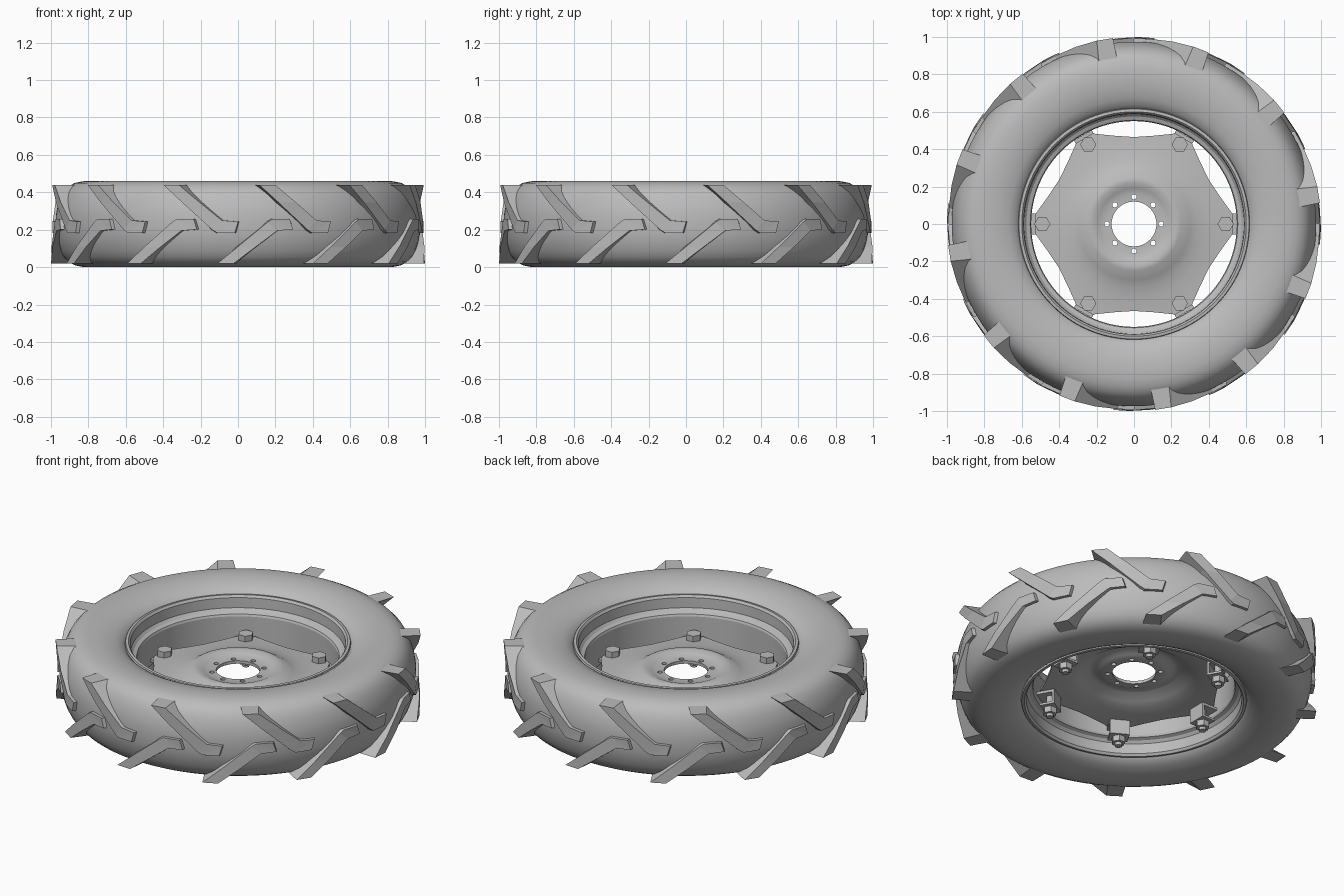
import bpy, bmesh, math
from mathutils import Matrix, Vector

MID = 0.23          # height of the wheel's middle plane

if "Cube" in bpy.data.objects:
    bpy.data.objects.remove(bpy.data.objects["Cube"])

grey = bpy.data.materials.new("plain grey")
grey.use_nodes = True
grey.diffuse_color = (0.5, 0.5, 0.5, 1)
grey.node_tree.nodes["Principled BSDF"].inputs["Base Color"].default_value = (0.5, 0.5, 0.5, 1)


def select_only(obj):
    bpy.ops.object.select_all(action='DESELECT')
    obj.select_set(True)
    bpy.context.view_layer.objects.active = obj


def finish(name, bm, smooth=None):
    bmesh.ops.recalc_face_normals(bm, faces=bm.faces[:])
    mesh = bpy.data.meshes.new(name)
    bm.to_mesh(mesh)
    bm.free()
    mesh.materials.append(grey)
    obj = bpy.data.objects.new(name, mesh)
    bpy.context.collection.objects.link(obj)
    if smooth:
        select_only(obj)
        bpy.ops.object.shade_smooth_by_angle(angle=math.radians(smooth))
    return obj


def polar(r, degrees, z):
    a = math.radians(degrees)
    return Vector((r * math.cos(a), r * math.sin(a), z))


def bridge(bm, rings, closed=True):
    """Join consecutive loops of vertices, and the last back to the first if closed."""
    following = rings[1:] + rings[:1] if closed else rings[1:]
    for a, b in zip(rings, following):
        n = len(a)
        for i in range(n):
            bm.faces.new((a[i], a[(i + 1) % n], b[(i + 1) % n], b[i]))


def lathe(name, profile, segments, smooth):
    bm = bmesh.new()
    bridge(bm, [[bm.verts.new(polar(r, 360 * i / segments, z)) for i in range(segments)]
                for r, z in profile])
    finish(name, bm, smooth)


def mirrored(half):
    return half + [(r, 2 * MID - z) for r, z in reversed(half)]


def add_box(bm, lo, hi, matrix):
    lo, hi = Vector(lo), Vector(hi)
    size = Matrix.Diagonal((*(hi - lo), 1))
    bmesh.ops.create_cube(bm, size=1, matrix=matrix @ Matrix.Translation((lo + hi) / 2) @ size)


def add_cylinder(bm, r, z0, z1, sides, matrix, x, turn=0.0):
    place = Matrix.Translation((x, 0, (z0 + z1) / 2)) @ Matrix.Rotation(math.radians(turn), 4, 'Z')
    bmesh.ops.create_cone(bm, cap_ends=True, segments=sides, radius1=r, radius2=r,
                          depth=z1 - z0, matrix=matrix @ place)


# Tyre carcass
lathe("tyre", mirrored([
    (0.60, 0.37), (0.615, 0.40), (0.635, 0.422), (0.67, 0.44), (0.72, 0.453),
    (0.77, 0.46), (0.83, 0.459), (0.873, 0.45), (0.907, 0.432), (0.932, 0.405),
    (0.95, 0.37), (0.965, 0.325), (0.974, 0.275)]), 96, 40)

# Rim: flange, bead seat and drop centre, as a closed section starting at the middle
half_rim = [(0.562, 0.30), (0.57, 0.312), (0.597, 0.335), (0.603, 0.39), (0.618, 0.404),
            (0.615, 0.416), (0.60, 0.418), (0.59, 0.405), (0.588, 0.345), (0.575, 0.33),
            (0.555, 0.322), (0.55, 0.31)]
lathe("rim", mirrored(half_rim), 96, 22)

# Tread bars: pairs of left and right edge points (degrees, height) along one bar
bar = [((-23.5, 0.44), (-18.5, 0.44)), ((-17.4, 0.345), (-11.8, 0.345)),
       ((-8, 0.20), (-5, 0.25)), ((-6.5, 0.183), (0, 0.243)), ((-5, 0.183), (-1, 0.183))]
top_radius = [1.0, 0.997, 0.993, 0.993, 0.993]
base_radius = [0.87, 0.92, 0.95, 0.95, 0.95]


def add_bar(bm, turn, lower):
    rings = []
    for (left, right), top, base in zip(bar, top_radius, base_radius):
        ring = []
        for (angle, z), r, spread in ((left, base, -0.8), (left, top, 0),
                                      (right, top, 0), (right, base, 0.8)):
            height = 0.02 + 0.92 * (0.44 - z) if lower else z
            ring.append(bm.verts.new(polar(r, angle + spread + turn, height)))
        rings.append(ring)
    bridge(bm, rings, closed=False)
    bm.faces.new(rings[0])
    bm.faces.new(rings[-1])


for side, lower, phase in (("upper", False, -90), ("lower", True, -72.8)):
    bm = bmesh.new()
    for i in range(12):
        add_bar(bm, 30 * i + phase, lower)
    finish(side + "_tread_bars", bm)

# Wheel disc: round pressed centre running out to a six-pointed edge
tip_spokes = [(-5.4, 0.532), (5.4, 0.532), (18, 0.482), (30, 0.465), (42, 0.482)]
spokes = [(a + 60 * k, r) for k in range(6) for a, r in tip_spokes]
section = [(0.12, 0.243), (0.165, 0.243), (0.19, 0.252), (0.22, 0.265), (0.25, 0.264),
           (0.30, 0.234), (0.34, 0.22), (0.40, 0.207), (None, 0.20)]
bm = bmesh.new()
rings = []
for drop, points in ((0, section), (0.018, section[::-1])):
    for r, z in points:
        rings.append([bm.verts.new(polar(r or edge, a, z - drop)) for a, edge in spokes])
bridge(bm, rings)
disc = finish("wheel_disc", bm, 30)

# Hub stud holes
bm = bmesh.new()
for i in range(8):
    add_cylinder(bm, 0.014, 0.1, 0.35, 12, Matrix.Rotation(math.radians(45 * i), 4, 'Z'), 0.145)
cutter = finish("stud_hole_cutter", bm)
cutter.hide_render = True
cut = disc.modifiers.new("stud_holes", 'BOOLEAN')
cut.operation = 'DIFFERENCE'
cut.solver = 'EXACT'
cut.object = cutter
select_only(disc)
bpy.ops.object.modifier_apply(modifier=cut.name)
bpy.data.objects.remove(cutter)

# Rim brackets and the bolts that clamp the disc to them
brackets, bolts = bmesh.new(), bmesh.new()
for i in range(6):
    spin = Matrix.Rotation(math.radians(60 * i), 4, 'Z')
    add_box(brackets, (0.445, -0.055, 0.167), (0.548, 0.055, 0.182), spin)
    add_box(brackets, (0.445, -0.055, 0.105), (0.458, 0.055, 0.167), spin)
    add_box(brackets, (0.445, -0.055, 0.094), (0.53, 0.055, 0.107), spin)
    add_cylinder(bolts, 0.043, 0.20, 0.238, 6, spin, 0.49, 30)
    add_cylinder(bolts, 0.02, 0.04, 0.21, 12, spin, 0.49)
    add_cylinder(bolts, 0.038, 0.058, 0.093, 6, spin, 0.49, 30)
finish("rim_brackets", brackets)
finish("clamp_bolts", bolts)
